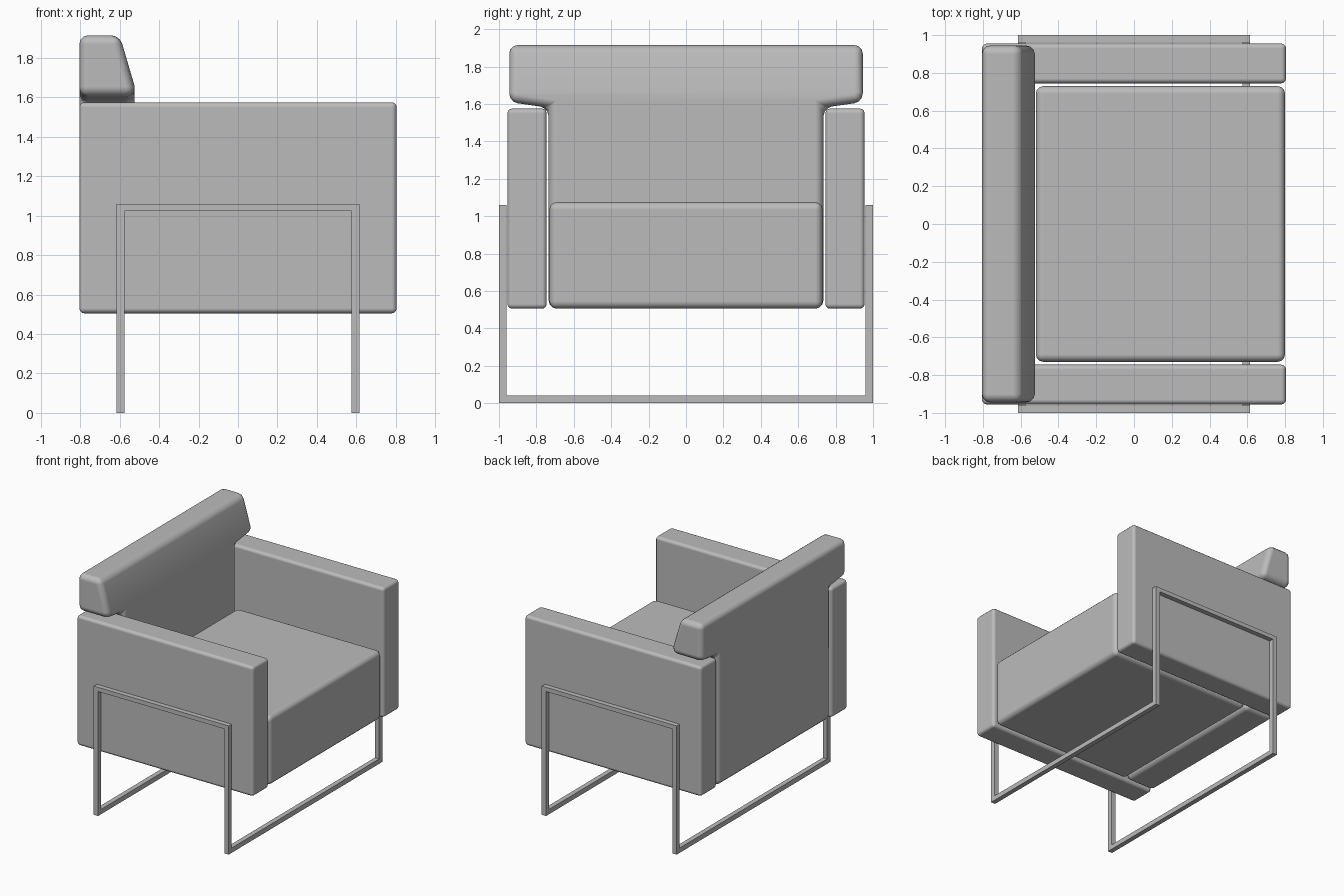
import bpy
import bmesh
import math
from mathutils import Vector

old = bpy.data.objects.get("Cube")
if old:
    bpy.data.objects.remove(old, do_unlink=True)


def material(name, colour):
    mat = bpy.data.materials.new(name)
    mat.use_nodes = True
    mat.diffuse_color = colour
    mat.node_tree.nodes["Principled BSDF"].inputs["Base Color"].default_value = colour
    return mat


grey = material("plain grey", (0.5, 0.5, 0.5, 1))


def finish(name, bm, bevel=0, segments=3):
    bmesh.ops.recalc_face_normals(bm, faces=bm.faces)
    mesh = bpy.data.meshes.new(name)
    bm.to_mesh(mesh)
    bm.free()
    mesh.materials.append(grey)
    obj = bpy.data.objects.new(name, mesh)
    bpy.context.collection.objects.link(obj)
    if bevel:
        mod = obj.modifiers.new("soft edges", 'BEVEL')
        mod.width = bevel
        mod.segments = segments
        mod.limit_method = 'ANGLE'
        mod.angle_limit = math.radians(25)
        mod.harden_normals = True
        bpy.ops.object.select_all(action='DESELECT')
        obj.select_set(True)
        bpy.context.view_layer.objects.active = obj
        bpy.ops.object.shade_smooth_by_angle(angle=math.radians(40))
    return obj


def add_box(bm, low, high):
    low, high = Vector(low), Vector(high)
    verts = bmesh.ops.create_cube(bm, size=1)["verts"]
    for v in verts:
        v.co = (low + high) / 2 + v.co * (high - low)


def cushion(name, low, high, bevel):
    bm = bmesh.new()
    add_box(bm, low, high)
    return finish(name, bm, bevel)


# Seat and arms
cushion("seat", (-0.52, -0.73, 0.505), (0.8, 0.73, 1.075), 0.04)
cushion("left_side_arm", (-0.805, 0.745, 0.505), (0.805, 0.955, 1.575), 0.025)
cushion("right_side_arm", (-0.805, -0.955, 0.505), (0.805, -0.745, 1.575), 0.025)

# T-shaped backrest: its wings rest over the arms and its front leans back at the top
half = [(0.735, 0.505), (0.735, 1.58), (0.945, 1.61), (0.945, 1.915)]
outline = half + [(-y, z) for y, z in reversed(half)]
bm = bmesh.new()
rear = bm.faces.new([bm.verts.new((-0.805, y, z)) for y, z in outline])
front = bmesh.ops.extrude_face_region(bm, geom=[rear], use_keep_orig=True)["geom"]
for v in [g for g in front if isinstance(g, bmesh.types.BMVert)]:
    v.co.x = -0.6 if v.co.z > 1.8 else -0.525
# Cut the front where the slope begins
bmesh.ops.bisect_plane(bm, geom=bm.verts[:] + bm.edges[:] + bm.faces[:],
                       plane_co=(0, 0, 1.66), plane_no=(0, 0, 1))
for v in bm.verts:
    if abs(v.co.z - 1.66) < 0.001 and v.co.x > -0.7:
        v.co.x = -0.525
finish("backrest", bm, 0.045)

# Two square-bar floor hoops joined by a rail along each arm
bar = 0.04
for name, x in (("front_leg_hoop", 0.595), ("rear_leg_hoop", -0.595)):
    bm = bmesh.new()
    a, b = x - bar / 2, x + bar / 2
    add_box(bm, (a, -1, 0), (b, 1, bar))
    for y in (-1, 1 - bar):
        add_box(bm, (a, y, bar), (b, y + bar, 1.06))
    finish(name, bm)
for name, y in (("left_side_rail", 1 - bar), ("right_side_rail", -1)):
    bm = bmesh.new()
    add_box(bm, (-0.575, y, 1.025), (0.575, y + bar, 1.06))
    finish(name, bm)
